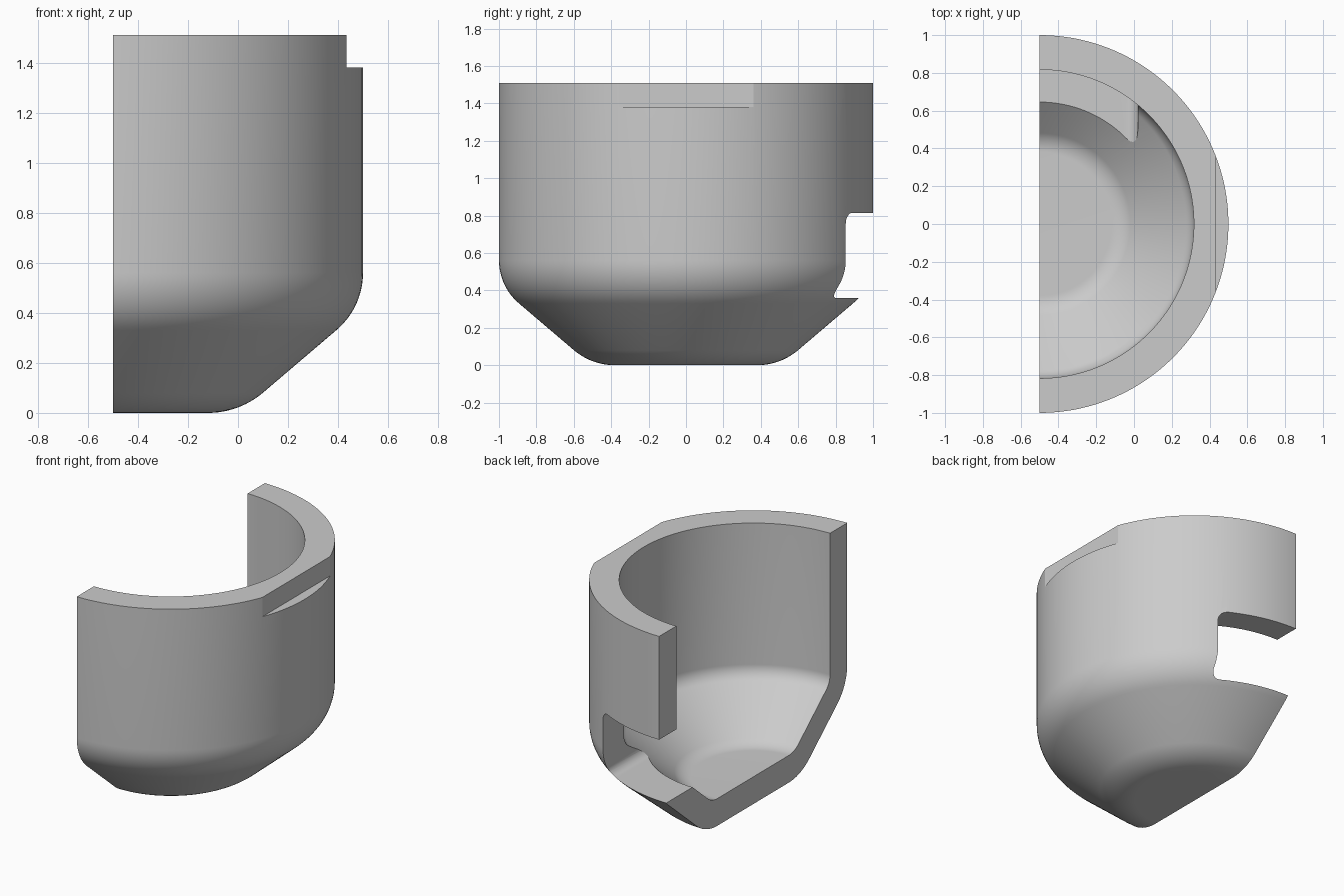
import bpy, bmesh, math
from mathutils import Matrix, Vector

AXIS_X = -0.5      # revolve axis lies in the cut plane
SEGMENTS = 160

old = bpy.data.objects.get("Cube")
if old:
    bpy.data.objects.remove(old, do_unlink=True)

grey = bpy.data.materials.new("plain_grey")
grey.use_nodes = True
colour = (0.6, 0.6, 0.6, 1)
grey.diffuse_color = colour
grey.node_tree.nodes["Principled BSDF"].inputs["Base Color"].default_value = colour


def arc(cx, cz, radius, start, end, steps=12):
    """Points on an arc, angles in degrees."""
    angles = [math.radians(start + (end - start) * i / steps) for i in range(steps + 1)]
    return [(cx + radius * math.cos(a), cz + radius * math.sin(a)) for a in angles]


def make_object(name, bm):
    bmesh.ops.recalc_face_normals(bm, faces=bm.faces)
    mesh = bpy.data.meshes.new(name)
    bm.to_mesh(mesh)
    bm.free()
    mesh.materials.append(grey)
    obj = bpy.data.objects.new(name, mesh)
    bpy.context.collection.objects.link(obj)
    return obj


def prism(name, outline, y0, y1):
    """Extrude an outline in x and z along y."""
    bm = bmesh.new()
    face = bm.faces.new([bm.verts.new((x, y0, z)) for x, z in outline])
    moved = bmesh.ops.extrude_face_region(bm, geom=[face])["geom"]
    bmesh.ops.translate(bm, vec=(0, y1 - y0, 0),
                        verts=[v for v in moved if isinstance(v, bmesh.types.BMVert)])
    return make_object(name, bm)


def block(name, x0, x1, z0, z1):
    return prism(name, [(x0, z0), (x1, z0), (x1, z1), (x0, z1)], -1.3, 1.3)


def cut(target, cutter):
    mod = target.modifiers.new("cut", "BOOLEAN")
    mod.operation = "DIFFERENCE"
    mod.solver = "EXACT"
    mod.object = cutter
    bpy.context.view_layer.objects.active = target
    bpy.ops.object.modifier_apply(modifier=mod.name)
    bpy.data.objects.remove(cutter, do_unlink=True)


# Cup: outer and inner walls share the fillet centres
def wall(thickness):
    return (arc(0.38, 0.34, 0.34 - thickness, -90, -50)
            + arc(0.7, 0.56, 0.3 - thickness, -50, 0))


outer, inner = wall(0), wall(0.183)
profile = ([(0, 0)] + outer + [(1, 1.51), (0.817, 1.51)]
           + inner[::-1] + [(0, 0.183)])
bm = bmesh.new()
verts = [bm.verts.new((r, 0, z)) for r, z in profile]
edges = [bm.edges.new(pair) for pair in zip(verts, verts[1:])]
bmesh.ops.spin(bm, geom=verts + edges, cent=(0, 0, 0), axis=(0, 0, 1),
               angle=math.tau, steps=SEGMENTS)
bmesh.ops.remove_doubles(bm, verts=bm.verts, dist=0.0001)
turn = Matrix.Rotation(math.pi / SEGMENTS, 4, "Z")
bmesh.ops.transform(bm, matrix=Matrix.Translation(Vector((AXIS_X, 0, 0))) @ turn, verts=bm.verts)
cup = make_object("half_cup", bm)

# Section plane through the axis
cut(cup, block("section_cutter", -1.8, AXIS_X, -0.3, 1.8))

# Flat on the side of the rim
cut(cup, block("flat_cutter", 0.433, 0.8, 1.38, 1.8))

# Slot with rounded corners through the back wall
end, low, high, r = 0.02, 0.36, 0.815, 0.06
outline = ([(-0.8, low)] + arc(end - r, low + r, r, -90, 0, 8)
           + arc(end - r, high - r, r, 0, 90, 8) + [(-0.8, high)])
cut(cup, prism("slot_cutter", outline, 0.3, 1.3))

# Smooth shading with crisp edges
bpy.ops.object.select_all(action="DESELECT")
cup.select_set(True)
bpy.context.view_layer.objects.active = cup
bpy.ops.object.shade_smooth_by_angle(angle=math.radians(18))
